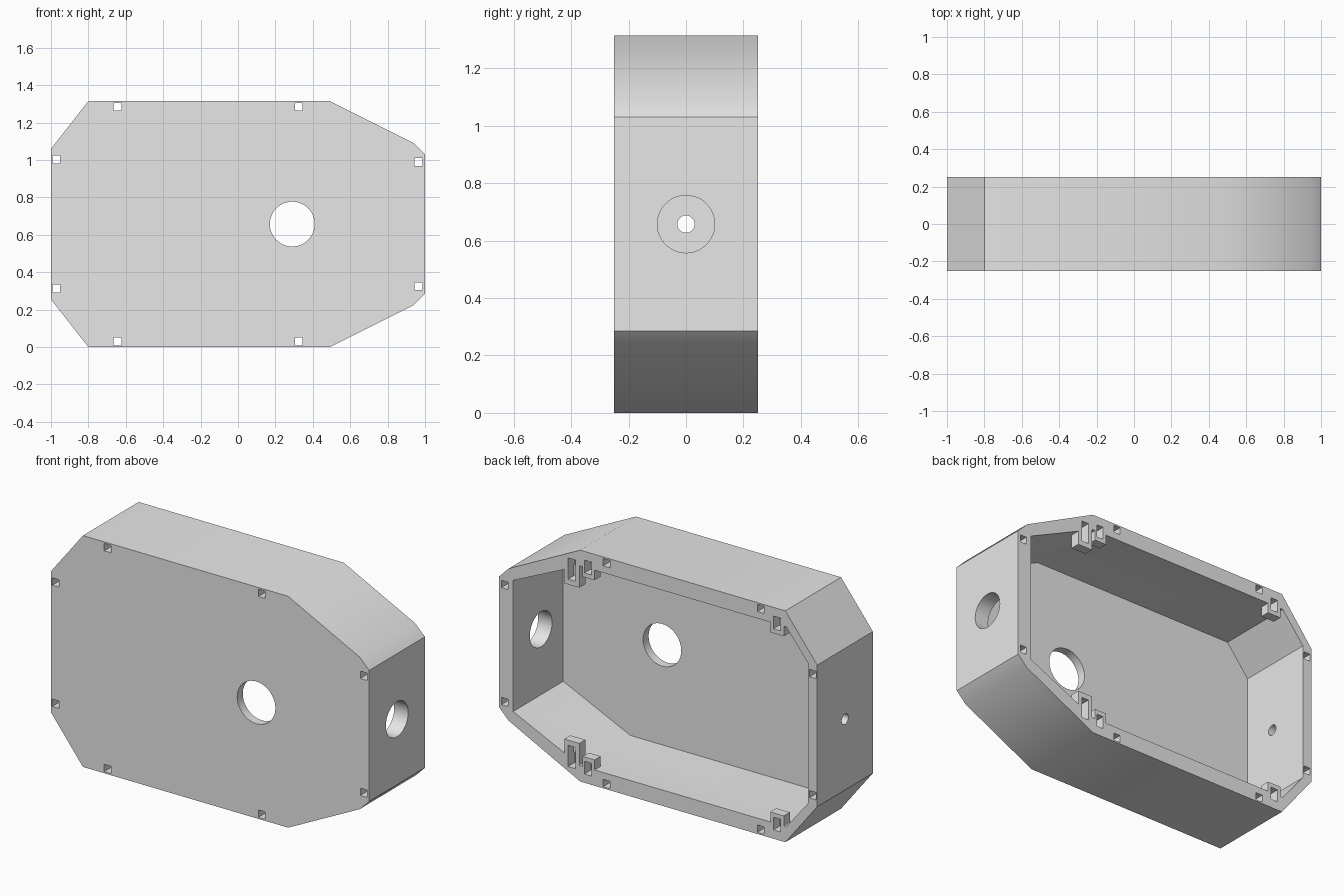
import bpy, bmesh, math
from mathutils import Matrix, Vector

cube = bpy.data.objects.get("Cube")
if cube:
    bpy.data.objects.remove(cube, do_unlink=True)

HEIGHT = 1.315
BACK = 0.25
MID = HEIGHT / 2

grey = bpy.data.materials.new("plain grey")
grey.use_nodes = True
colour = (0.8, 0.8, 0.8, 1)
grey.diffuse_color = colour
grey.node_tree.nodes["Principled BSDF"].inputs["Base Color"].default_value = colour


def make_object(name, bm):
    bmesh.ops.recalc_face_normals(bm, faces=bm.faces)
    mesh = bpy.data.meshes.new(name)
    bm.to_mesh(mesh)
    bm.free()
    mesh.materials.append(grey)
    obj = bpy.data.objects.new(name, mesh)
    bpy.context.collection.objects.link(obj)
    return obj


def prism(name, lower_half, y0, y1):
    """Extrude along y a profile mirrored about mid height."""
    points = lower_half + [(x, HEIGHT - z) for x, z in reversed(lower_half)]
    bm = bmesh.new()
    face = bm.faces.new([bm.verts.new((x, y0, z)) for x, z in points])
    side = bmesh.ops.extrude_face_region(bm, geom=[face])["geom"]
    bmesh.ops.translate(bm, vec=(0, y1 - y0, 0),
                        verts=[v for v in side if isinstance(v, bmesh.types.BMVert)])
    return make_object(name, bm)


def add_box(bm, x0, x1, y0, y1, z0, z1):
    size = Matrix.Diagonal((x1 - x0, y1 - y0, z1 - z0, 1))
    centre = Vector((x0 + x1, y0 + y1, z0 + z1)) / 2
    bmesh.ops.create_cube(bm, size=1, matrix=Matrix.Translation(centre) @ size)


def add_drill(bm, centre, radius, axis):
    bmesh.ops.create_cone(bm, cap_ends=True, segments=48, radius1=radius, radius2=radius,
                          depth=0.3, matrix=Matrix.Translation(centre)
                          @ Matrix.Rotation(math.pi / 2, 4, axis))


def combine(target, tool, operation):
    """Apply a boolean and discard the tool object."""
    mod = target.modifiers.new(operation, "BOOLEAN")
    mod.operation, mod.solver, mod.object = operation, "EXACT", tool
    bpy.context.view_layer.update()
    graph = bpy.context.evaluated_depsgraph_get()
    mesh = bpy.data.meshes.new_from_object(target.evaluated_get(graph))
    target.modifiers.clear()
    target.data = mesh
    bpy.data.objects.remove(tool, do_unlink=True)


# Housing shell, open at the back
housing = prism("housing", [(-1, 0.255), (-0.8, 0), (0.49, 0), (0.94, 0.225), (1, 0.285)],
                -BACK, BACK)
cavity = prism("cavity", [(-0.943, 0.26), (-0.806, 0.09), (0.49, 0.09), (0.912, 0.285)],
               -0.2, BACK + 0.1)
combine(housing, cavity, "DIFFERENCE")

# Clip blocks at the rim, each with a small slot
# (block x range, block top, slot x range, slot z range)
clips = [((0.496, 0.59), 0.215, (0.52, 0.566), (0.065, 0.185)),
         ((0.4, 0.475), 0.147, (0.42, 0.463), (0.05, 0.122)),
         ((-0.79, -0.705), 0.147, (-0.77, -0.725), (0.05, 0.122))]
blocks, slots = bmesh.new(), bmesh.new()
for block_x, top, slot_x, slot_z in clips:
    for flip in (False, True):
        for bm, xs, y0, y1, zs in ((blocks, block_x, BACK - 0.054, BACK, (0.07, top)),
                                   (slots, slot_x, BACK - 0.06, BACK + 0.05, slot_z)):
            z0, z1 = (HEIGHT - zs[1], HEIGHT - zs[0]) if flip else zs
            add_box(bm, *xs, y0, y1, z0, z1)
combine(housing, make_object("clip_blocks", blocks), "UNION")

# Square fixing holes running through the walls
for x, z in ((-0.645, 0.03), (0.325, 0.03), (-0.972, 0.313), (0.965, 0.325)):
    for zc in (z, HEIGHT - z):
        add_box(slots, x - 0.021, x + 0.021, -0.4, 0.4, zc - 0.021, zc + 0.021)

# Round holes in the front plate and both ends
add_drill(slots, (0.29, -BACK, MID), 0.12, "X")
add_drill(slots, (1, 0, MID), 0.1, "Y")
add_drill(slots, (-1, 0, MID), 0.03, "Y")
combine(housing, make_object("cutters", slots), "DIFFERENCE")

# Smooth the gentle bends, keep real edges sharp
bpy.ops.object.select_all(action="DESELECT")
housing.select_set(True)
bpy.context.view_layer.objects.active = housing
bpy.ops.object.shade_smooth_by_angle(angle=math.radians(30))
